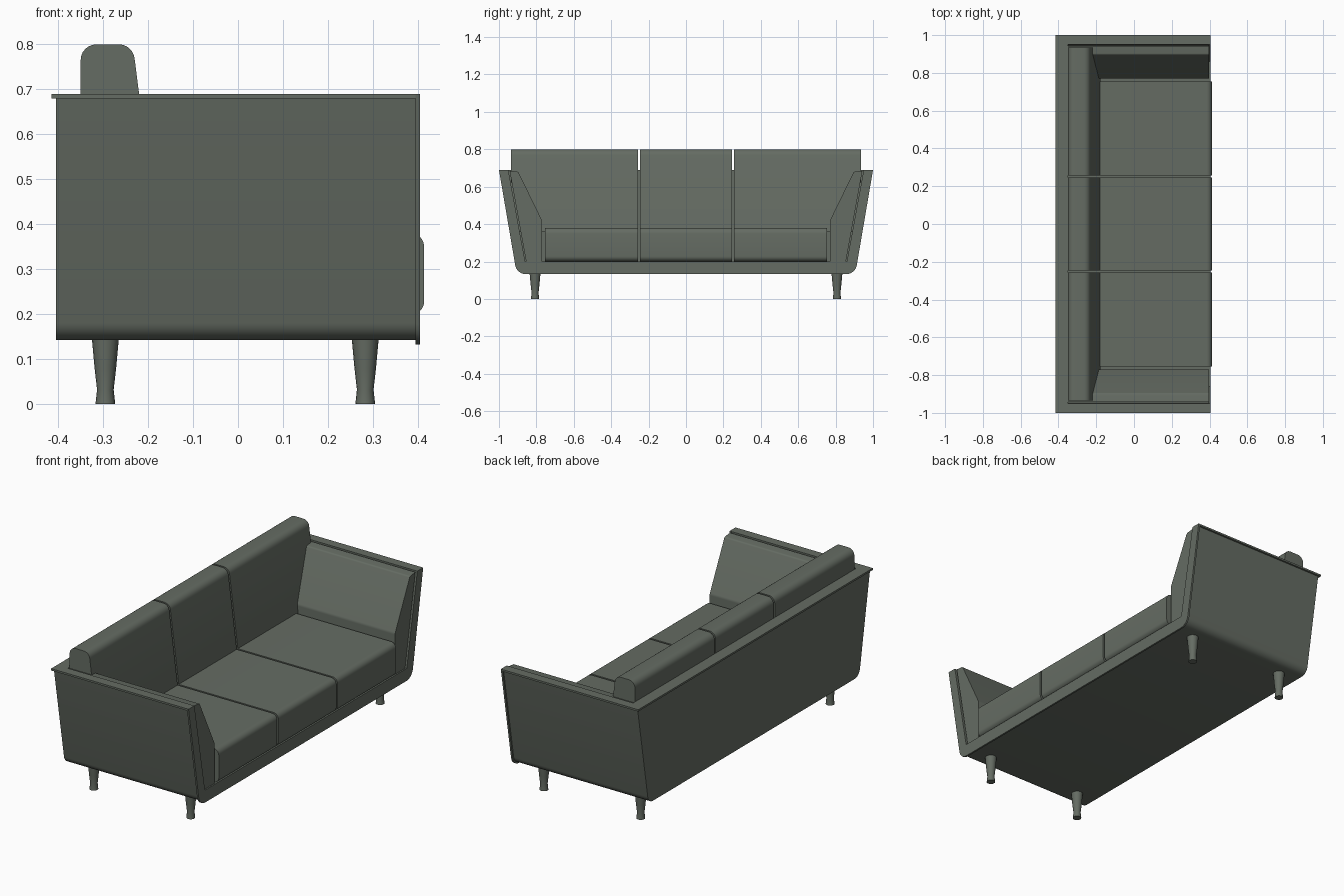
import bpy, bmesh, math
from mathutils import Vector

if "Cube" in bpy.data.objects:
    bpy.data.objects.remove(bpy.data.objects["Cube"])

fabric = bpy.data.materials.new("grey_green")
fabric.diffuse_color = (0.13, 0.15, 0.125, 1)
fabric.use_nodes = True
fabric.node_tree.nodes["Principled BSDF"].inputs["Base Color"].default_value = fabric.diffuse_color


def rounded(points, steps=6):
    """Polygon from (u, v, radius) corners, radius 0 stays sharp."""
    out = []
    n = len(points)
    for i, (u, v, r) in enumerate(points):
        p = Vector((u, v))
        if r == 0:
            out.append(p)
            continue
        a = (Vector(points[i - 1][:2]) - p).normalized()
        b = (Vector(points[(i + 1) % n][:2]) - p).normalized()
        half = a.angle(b) / 2
        d = r / math.tan(half)
        centre = p + (a + b).normalized() * (r / math.sin(half))
        s, e = p + a * d - centre, p + b * d - centre
        total = s.angle_signed(e)
        for k in range(steps + 1):
            t = -total * k / steps
            c, w = math.cos(t), math.sin(t)
            out.append(centre + Vector((s.x * c - s.y * w, s.x * w + s.y * c)))
    return out


def finish(name, bm):
    bmesh.ops.recalc_face_normals(bm, faces=bm.faces)
    me = bpy.data.meshes.new(name)
    bm.to_mesh(me)
    bm.free()
    me.materials.append(fabric)
    ob = bpy.data.objects.new(name, me)
    bpy.context.collection.objects.link(ob)
    bpy.ops.object.select_all(action='DESELECT')
    ob.select_set(True)
    bpy.context.view_layer.objects.active = ob
    bpy.ops.object.shade_smooth_by_angle(angle=math.radians(30))
    return ob


def prism(name, profile, axis, lo, hi):
    """Extrude a profile along x (profile is y,z), y (x,z) or z (x,y)."""
    place = {'x': lambda p, t: (t, p[0], p[1]),
             'y': lambda p, t: (p[0], t, p[1]),
             'z': lambda p, t: (p[0], p[1], t)}[axis]
    bm = bmesh.new()
    a = [bm.verts.new(place(p, lo)) for p in profile]
    b = [bm.verts.new(place(p, hi)) for p in profile]
    bm.faces.new(a)
    bm.faces.new(b)
    for i in range(len(a)):
        j = (i + 1) % len(a)
        bm.faces.new((a[i], a[j], b[j], b[i]))
    return finish(name, bm)


def outline(top_y, bottom_y, top, bottom, r):
    """Flared tub outline, running from right top under to left top."""
    return rounded([(top_y, top, 0), (bottom_y, bottom, r),
                    (-bottom_y, bottom, r), (-top_y, top, 0)])


# Flared shell with a solid back, and a slightly larger front frame
inner = [(-0.95, 0.2 + 0.48), (-0.86, 0.2), (0.86, 0.2), (0.95, 0.68)]
shell = outline(0.99, 0.898, 0.68, 0.143, 0.045)
prism("shell", shell + [Vector(p) for p in inner], 'x', -0.35, 0.395)
prism("back_panel", shell, 'x', -0.405, -0.35)
frame_inner = [(-0.95, 0.69), (-0.86, 0.2), (0.86, 0.2), (0.95, 0.69)]
prism("front_frame", outline(1.0, 0.905, 0.69, 0.133, 0.055) + frame_inner,
      'x', 0.395, 0.405)

# Thin overhanging rim on top of arms and back
prism("top_rim", [(0.395, -1), (-0.415, -1), (-0.415, 1), (0.395, 1),
                  (0.395, 0.95), (-0.35, 0.95), (-0.35, -0.95), (0.395, -0.95)],
      'z', 0.68, 0.69)

# Wedge-shaped arm cushions
for s, side in ((-1, "left"), (1, "right")):
    arm = rounded([(s * 0.943, 0.685, 0), (s * 0.897, 0.68, 0.012),
                   (s * 0.77, 0.42, 0.03), (s * 0.77, 0.2, 0),
                   (s * 0.855, 0.2, 0)])
    prism(side + "_arm_cushion", arm, 'x', -0.35, 0.398)

# Three seat and three back cushions
seat = rounded([(-0.35, 0.2, 0), (0.414, 0.2, 0.028),
                (0.414, 0.38, 0.03), (-0.35, 0.38, 0)])
back = rounded([(-0.35, 0.36, 0), (-0.178, 0.36, 0),
                (-0.234, 0.8, 0.035), (-0.35, 0.8, 0.035)])
for i, (lo, hi) in enumerate(((-0.755, -0.257), (-0.247, 0.247), (0.257, 0.755))):
    prism(f"seat_cushion_{i + 1}", seat, 'y', lo, hi)
for i, (lo, hi) in enumerate(((-0.935, -0.257), (-0.247, 0.247), (0.257, 0.935))):
    prism(f"back_cushion_{i + 1}", back, 'y', lo, hi)

# Turned legs, tapering to a narrow ankle and a flared foot
rings = [(0.0, 0.022), (0.032, 0.0185), (0.08, 0.024), (0.146, 0.03)]
SIDES = 16
for x, end in ((-0.295, "back"), (0.283, "front")):
    for y, side in ((-0.807, "left"), (0.807, "right")):
        bm = bmesh.new()
        loops = [[bm.verts.new((x + r * math.cos(2 * math.pi * k / SIDES),
                                y + r * math.sin(2 * math.pi * k / SIDES), z))
                  for k in range(SIDES)] for z, r in rings]
        bm.faces.new(loops[0])
        bm.faces.new(loops[-1])
        for a, b in zip(loops, loops[1:]):
            for k in range(SIDES):
                j = (k + 1) % SIDES
                bm.faces.new((a[k], a[j], b[j], b[k]))
        finish(f"{end}_{side}_leg", bm)
